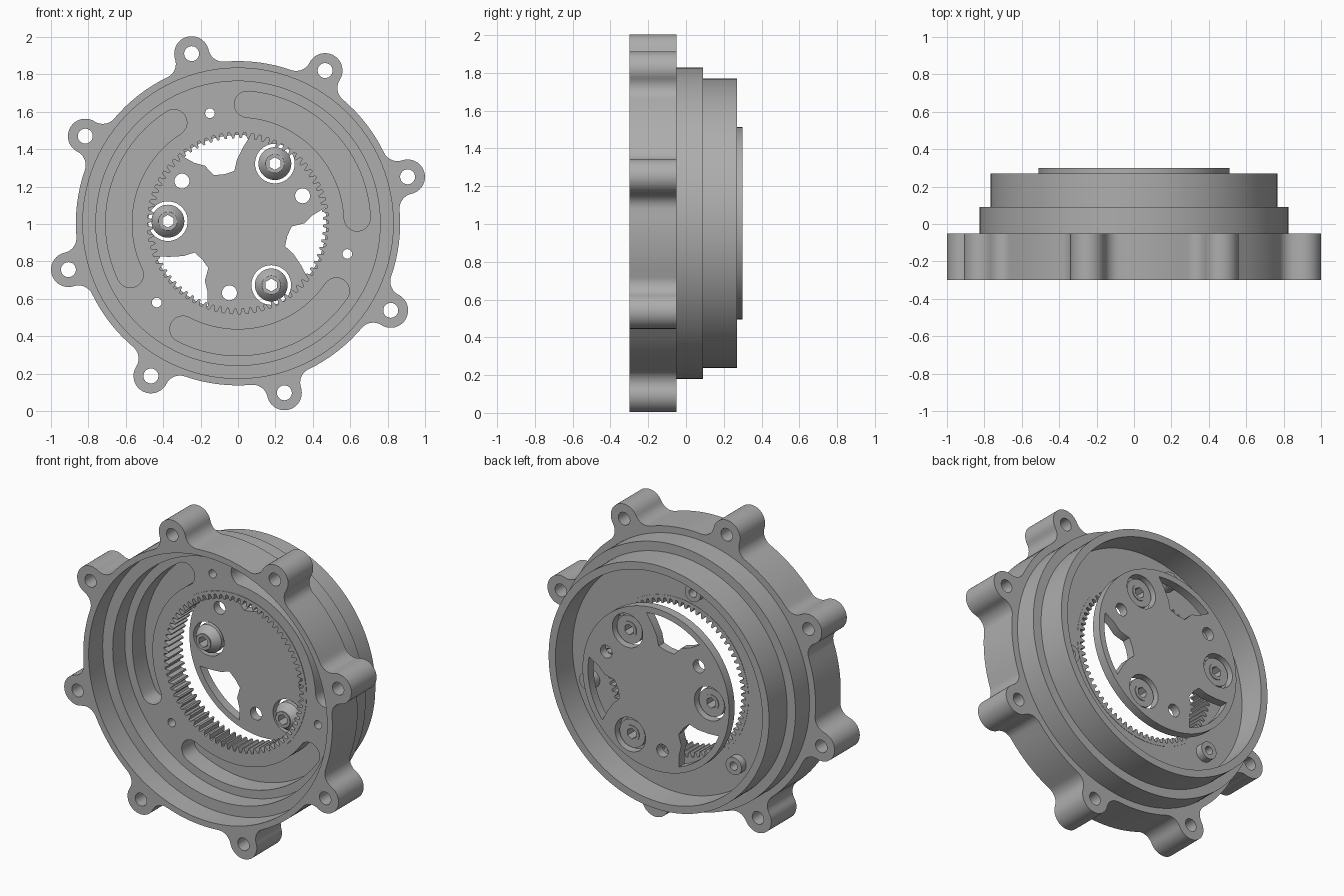
import bpy, bmesh
from math import sin, cos, pi, radians, acos, atan2
from mathutils import Matrix, Vector

if "Cube" in bpy.data.objects:
    bpy.data.objects.remove(bpy.data.objects["Cube"], do_unlink=True)

CZ = 1.004                      # height of the main axis
THIRDS = (0, 120, 240)

metal = bpy.data.materials.new("grey metal")
metal.use_nodes = True
GREY = (0.42, 0.42, 0.42, 1)
metal.diffuse_color = GREY
metal.node_tree.nodes["Principled BSDF"].inputs["Base Color"].default_value = GREY


def polar(r, deg):
    return (r * cos(radians(deg)), r * sin(radians(deg)))


def arc(r, a, b, n, centre=(0, 0)):
    """Points from angle a to angle b in degrees, both ends included."""
    steps = [polar(r, a + (b - a) * i / n) for i in range(n + 1)]
    return [(centre[0] + x, centre[1] + y) for x, y in steps]


def circle(r, n=96, centre=(0, 0), start=0):
    return arc(r, start, start + 360, n, centre)[:-1]


def finish(name, bm):
    bmesh.ops.recalc_face_normals(bm, faces=bm.faces)
    mesh = bpy.data.meshes.new(name)
    bm.to_mesh(mesh)
    bm.free()
    obj = bpy.data.objects.new(name, mesh)
    obj.location.z = CZ
    bpy.context.collection.objects.link(obj)
    mesh.materials.append(metal)
    bpy.ops.object.select_all(action='DESELECT')
    obj.select_set(True)
    bpy.context.view_layer.objects.active = obj
    bpy.ops.object.shade_smooth_by_angle(angle=radians(30))
    return obj


def prism(name, loops, y0, y1):
    """Outline with holes, extruded along the main axis."""
    bm = bmesh.new()
    for loop in loops:
        vs = [bm.verts.new((x, y0, z)) for x, z in loop]
        for i, v in enumerate(vs):
            bm.edges.new((vs[i - 1], v))
    bmesh.ops.triangle_fill(bm, edges=bm.edges[:], use_beauty=True, normal=(0, -1, 0))
    out = bmesh.ops.extrude_face_region(bm, geom=bm.faces[:], use_keep_orig=True)
    moved = [g for g in out["geom"] if isinstance(g, bmesh.types.BMVert)]
    bmesh.ops.translate(bm, verts=moved, vec=(0, y1 - y0, 0))
    return finish(name, bm)


def lathe(name, profile, n=96, centre=(0, 0)):
    """Closed (radius, y) profile turned about the main axis."""
    bm = bmesh.new()
    vs = [bm.verts.new((r, y, 0)) for r, y in profile]
    edges = [bm.edges.new((vs[i - 1], v)) for i, v in enumerate(vs)]
    bmesh.ops.spin(bm, geom=vs + edges, cent=(0, 0, 0), axis=(0, 1, 0),
                   angle=2 * pi, steps=n, use_merge=True)
    bmesh.ops.remove_doubles(bm, verts=bm.verts, dist=1e-5)
    bmesh.ops.translate(bm, verts=bm.verts, vec=(centre[0], 0, centre[1]))
    return finish(name, bm)


# Flange outline: eight filleted lugs round a ring
BODY, LUG, FILLET, REACH, FIRST = 0.867, 0.093, 0.08, 0.94, 15.3
far, near = BODY + FILLET, LUG + FILLET
swing = acos((REACH**2 + far**2 - near**2) / (2 * REACH * far))
fx, fy = far * cos(swing), far * sin(swing)
side = 180 * atan2(fy, fx - REACH) / pi         # fillet centre seen from the lug
swing = 180 * swing / pi

outline, lug_holes = [], []
for k in range(8):
    a = FIRST + 45 * k
    c = polar(REACH, a)
    low, high = polar(far, a - swing), polar(far, a + swing)
    outline += arc(FILLET, a - swing + 180, a + 180 - side, 8, low)
    outline += arc(LUG, a - side, a + side, 24, c)[1:-1]
    outline += arc(FILLET, a + 180 + side, a + swing + 180, 8, high)
    outline += arc(BODY, a + swing, a + 45 - swing, 8)[1:-1]
    lug_holes.append(circle(0.04, 24, c))
prism("lug_flange", [outline, circle(0.83)] + lug_holes, -0.3, -0.05)

# Stepped shell
lathe("stepped_shell", [(0.835, -0.16), (0.76, -0.16), (0.76, 0.02), (0.72, 0.02),
                        (0.72, 0.27), (0.767, 0.27), (0.767, 0.09), (0.825, 0.09),
                        (0.825, -0.05), (0.835, -0.05)], 128)

# Floor with three curved pockets and three bolt holes
bolts = [polar(0.607, 104.3 + t) for t in THIRDS]
bolt_holes = [circle(0.026, 16, b) for b in bolts]
slots = []
for t in THIRDS:
    a, b = 2.5 + t, 85.5 + t
    slots.append(arc(0.708, a, b, 28) + arc(0.07, b, b + 180, 12, polar(0.638, b))[1:-1]
                 + arc(0.568, b, a, 28) + arc(0.07, a + 180, a + 360, 12, polar(0.638, a))[1:-1])
rim, bore = circle(0.765), circle(0.505)
prism("pocketed_floor", [rim, bore] + bolt_holes + slots, -0.04, 0.085)
prism("floor_back", [rim, bore] + bolt_holes, 0.085, 0.1)
for b in bolts:
    prism("bolt_boss", [circle(0.055, 32, b), circle(0.026, 16, b)], 0.1, 0.148)

# Internal ring gear
TEETH = 72
pitch = 360 / TEETH
teeth = []
for k in range(TEETH):
    for r, f in ((0.485, 0.0), (0.485, 0.3), (0.455, 0.52), (0.455, 0.78)):
        teeth.append(polar(r, pitch * (k + f)))
prism("ring_gear", [circle(0.506), teeth], -0.043, 0.102)

# Carrier disc with three windows, three plain holes and three screw holes
screws = [polar(0.375, 58.3 + t) for t in THIRDS]
cuts = [circle(0.106, 40, s) for s in screws]
WINDOW = ((0.4, 126), (0.355, 120), (0.287, 116.5), (0.272, 105), (0.28, 94),
          (0.34, 91), (0.41, 86))
for t in THIRDS:
    cuts.append(circle(0.04, 24, polar(0.375, 143 + t)))
    cuts.append(arc(0.472, 82 + t, 130 + t, 16) + [polar(r, a + t) for r, a in WINDOW])
prism("carrier_disc", [circle(0.51)] + cuts, 0.245, 0.3)

# Screws with conical heads and hex sockets
for s in screws:
    prism("screw_core", [circle(0.05, 32, s), circle(0.034, 6, s, 30)], 0.19, 0.285)
    lathe("screw_head", [(0.045, 0.195), (0.055, 0.2), (0.088, 0.245),
                         (0.088, 0.28), (0.045, 0.28)], 40, s)
